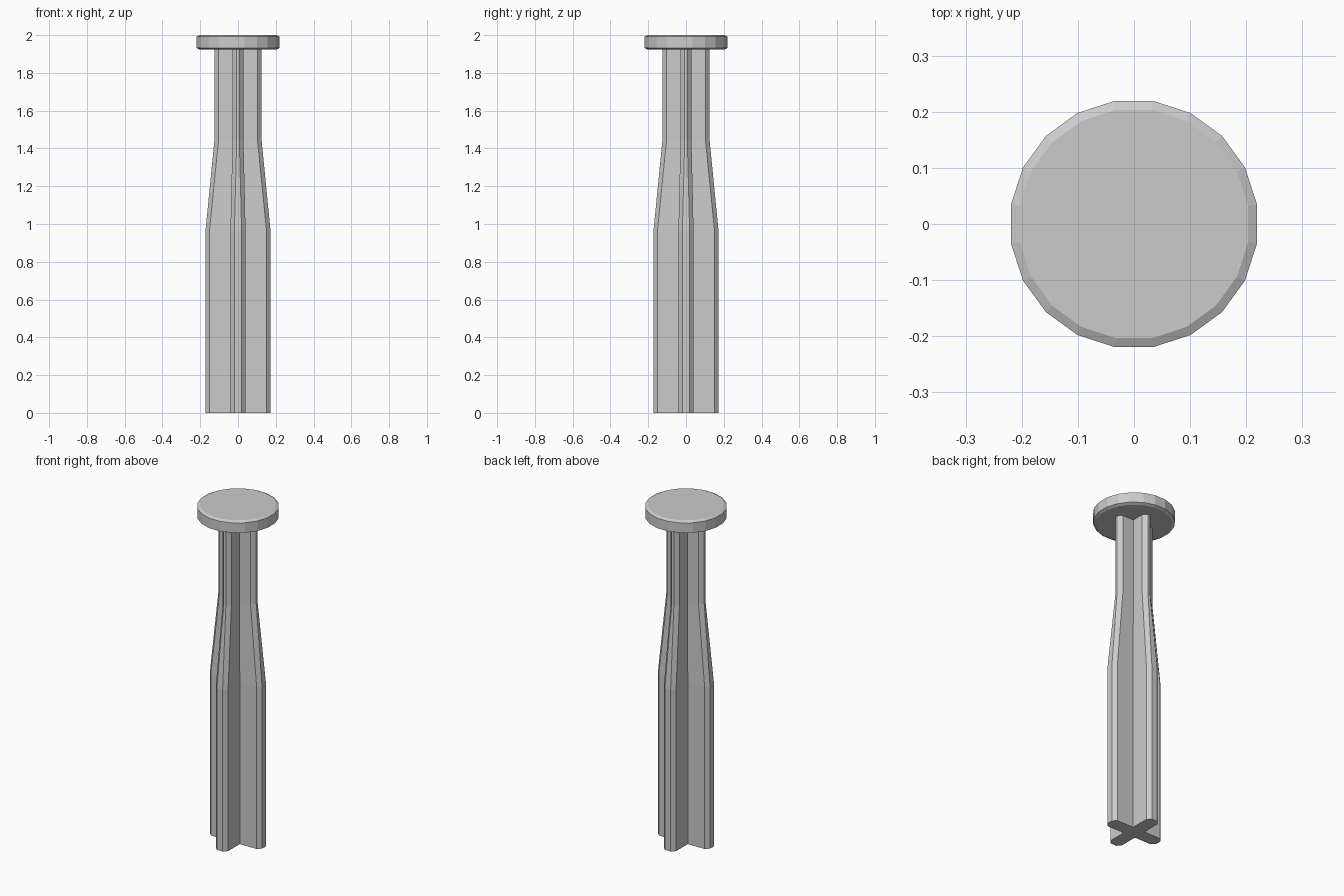
import bpy, bmesh, math
from mathutils import Matrix

if "Cube" in bpy.data.objects:
    bpy.data.objects.remove(bpy.data.objects["Cube"])


def loft(name, rings):
    """Skin a stack of equal-length rings into a closed flat-shaded solid."""
    bm = bmesh.new()
    loops = [[bm.verts.new(p) for p in ring] for ring in rings]
    n = len(loops[0])
    for a, b in zip(loops, loops[1:]):
        for i in range(n):
            j = (i + 1) % n
            bm.faces.new((a[i], a[j], b[j], b[i]))
    bm.faces.new(loops[0][::-1])
    bm.faces.new(loops[-1])
    bmesh.ops.recalc_face_normals(bm, faces=bm.faces)
    mesh = bpy.data.meshes.new(name)
    bm.to_mesh(mesh)
    bm.free()
    obj = bpy.data.objects.new(name, mesh)
    bpy.context.collection.objects.link(obj)
    return obj


def cross_ring(z, reach, half, chamfer):
    """Plus-shaped section with chamfered arm tips."""
    arm = [(half, -half), (reach - chamfer, -half), (reach, chamfer - half),
           (reach, half - chamfer), (reach - chamfer, half)]
    ring = []
    for k in range(4):
        c, s = [(1, 0), (0, 1), (-1, 0), (0, -1)][k]
        ring += [(x * c - y * s, x * s + y * c, z) for x, y in arm]
    return ring


def disc_ring(z, radius, sides=20):
    step = math.tau / sides
    return [(radius * math.cos((i + 0.5) * step),
             radius * math.sin((i + 0.5) * step), z) for i in range(sides)]


# Ribbed shaft: wide lower half, taper, slim neck
loft("ribbed_shaft", [
    cross_ring(0.0, 0.172, 0.04, 0.021),
    cross_ring(0.965, 0.172, 0.04, 0.021),
    cross_ring(1.443, 0.125, 0.029, 0.022),
    cross_ring(1.925, 0.125, 0.029, 0.022),
])

# Bevelled round cap
loft("round_cap", [
    disc_ring(1.924, 0.206),
    disc_ring(1.932, 0.222),
    disc_ring(1.992, 0.222),
    disc_ring(2.0, 0.206),
])
